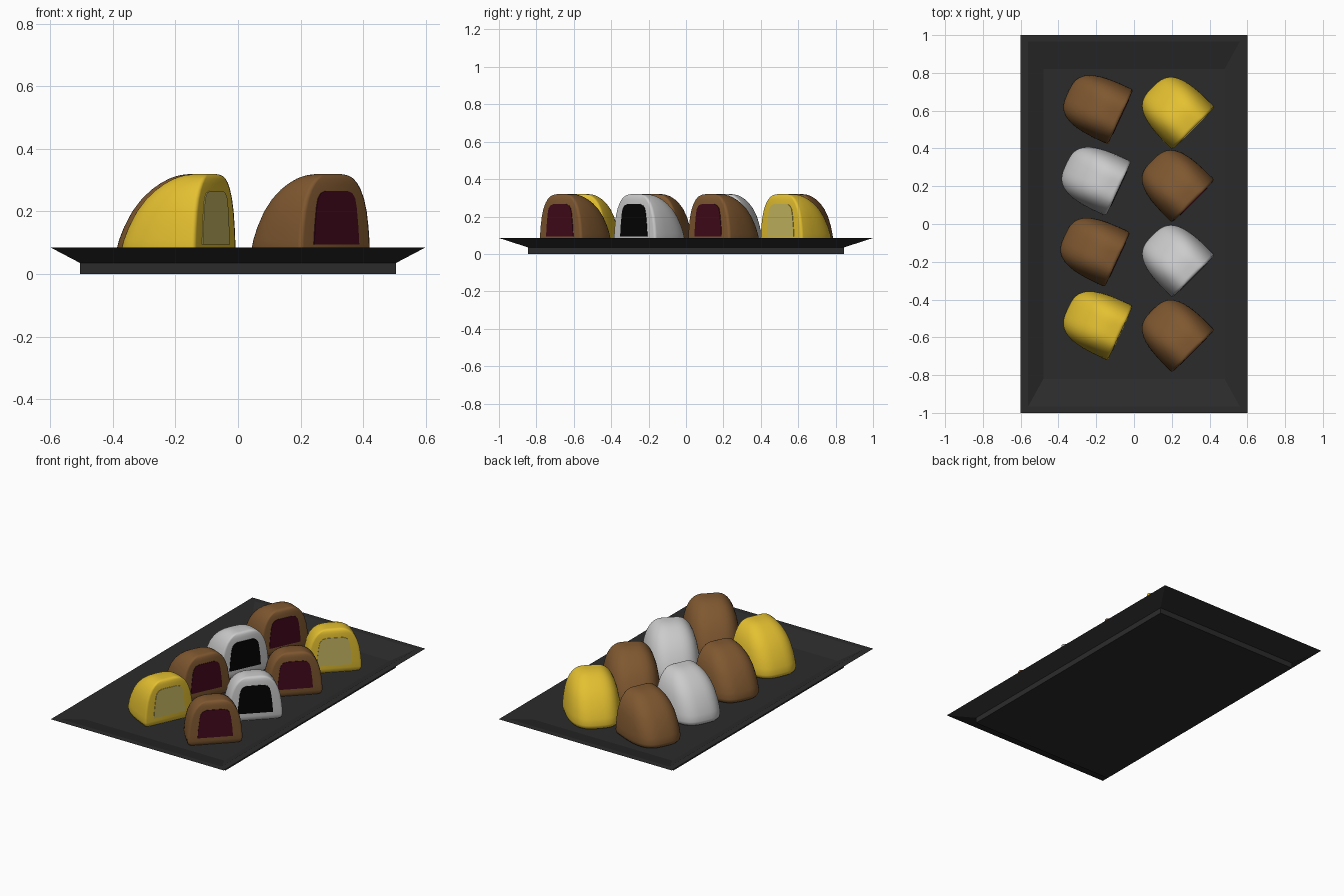
import bpy, bmesh, math
from mathutils import Matrix

if "Cube" in bpy.data.objects:
    bpy.data.objects.remove(bpy.data.objects["Cube"])


def material(name, rgb):
    m = bpy.data.materials.new(name)
    m.diffuse_color = (*rgb, 1)
    m.use_nodes = True
    m.node_tree.nodes["Principled BSDF"].inputs["Base Color"].default_value = m.diffuse_color
    return m


def make(name, bm, mat, loc=(0, 0, 0), rot=0, smooth=0):
    bmesh.ops.recalc_face_normals(bm, faces=bm.faces)
    bm.transform(Matrix.Translation(loc) @ Matrix.Rotation(rot, 4, 'Z'))
    me = bpy.data.meshes.new(name)
    bm.to_mesh(me)
    bm.free()
    me.materials.append(mat)
    ob = bpy.data.objects.new(name, me)
    bpy.context.collection.objects.link(ob)
    if smooth:
        bpy.context.view_layer.objects.active = ob
        ob.select_set(True)
        bpy.ops.object.shade_smooth_by_angle(angle=math.radians(smooth))
        ob.select_set(False)
    return ob


def loft(rings):
    """Bridge closed rings of equal length and cap both ends."""
    bm = bmesh.new()
    vs = [[bm.verts.new(p) for p in r] for r in rings]
    n = len(vs[0])
    for a, b in zip(vs, vs[1:]):
        for i in range(n):
            j = (i + 1) % n
            bm.faces.new((a[i], a[j], b[j], b[i]))
    bm.faces.new(vs[0][::-1])
    bm.faces.new(vs[-1])
    return bm


BROWN = material("milk_chocolate", (0.215, 0.098, 0.03))
GOLD = material("gold_coating", (0.78, 0.53, 0.03))
SILVER = material("silver_coating", (0.55, 0.55, 0.55))
BERRY = material("berry_filling", (0.058, 0.003, 0.012))
CREAM = material("cream_filling", (0.60, 0.50, 0.13))
DARK = material("dark_filling", (0.001, 0.001, 0.001))
SLATE = material("tray_slate", (0.024, 0.024, 0.024))

# Tray: foot, flared lip, flat rim, inner slope and floor
FLOOR = 0.045
tray_profile = [(0.505, 0.845, 0), (0.505, 0.845, 0.035), (0.6, 1.0, 0.085),
                (0.56, 0.965, 0.085), (0.48, 0.82, FLOOR)]
make("tray", loft([[(-x, -y, z), (x, -y, z), (x, y, z), (-x, y, z)]
                   for x, y, z in tray_profile]), SLATE)

# Sweet layers: height, half width, length behind the cut face, setback of the cut face
LAYERS = [(FLOOR, .138, .285, .012), (.050, .149, .297, .005), (.060, .157, .306, .001),
          (.075, .160, .308, 0), (.11, .158, .298, 0), (.15, .154, .281, 0),
          (.20, .146, .253, 0), (.24, .134, .221, 0), (.27, .119, .188, 0),
          (.29, .104, .159, 0), (.305, .087, .131, .001), (.312, .074, .112, .003),
          (.317, .060, .092, .007), (.3195, .044, .070, .013), (.32, .032, .055, .018)]


def footprint(z, w, l, f, n=3.1, seg=28, r=.014):
    # rounded front edges, superellipse back
    pts = [(-f, w - r, z), (-f - .13 * r, w - .5 * r, z), (-f - .5 * r, w - .13 * r, z)]
    back = []
    for i in range(seg + 1):
        a = math.pi * i / seg
        c, s = math.cos(a), math.sin(a)
        back.append((-f - r - (l - f - r) * abs(s) ** (2 / n),
                     math.copysign(w * abs(c) ** (2 / n), c), z))
    return pts + back + [(x, -y, z) for x, y, z in reversed(pts)]


# Filling outline on the cut face, mirrored
HALF = [(.102, .094), (.098, .15), (.090, .215), (.083, .243), (.070, .259), (.048, .266)]
OUTLINE = HALF + [(-y, z) for y, z in reversed(HALF)]


def sweet(tag, shell, filling, x, y, angle):
    rot = math.radians(angle)
    make("sweet_shell_" + tag, loft([footprint(*l) for l in LAYERS]),
         shell, (x, y, 0), rot, 50)
    make("sweet_filling_" + tag, loft([[(d, v, z) for v, z in OUTLINE] for d in (-.02, .003)]),
         filling, (x, y, 0), rot)


brown, silver, gold = (BROWN, BERRY), (SILVER, DARK), (GOLD, CREAM)
left = [(brown, -.071, .566), (silver, -.081, .186), (brown, -.087, -.189), (gold, -.072, -.578)]
right = [(gold, .315, .506), (brown, .314, .119), (silver, .315, -.278), (brown, .314, -.674)]
for side, row, angle in (("left", left, -25), ("right", right, -45)):
    for i, (kind, x, y) in enumerate(row):
        sweet(f"{side}_{i + 1}", *kind, x, y, angle)
